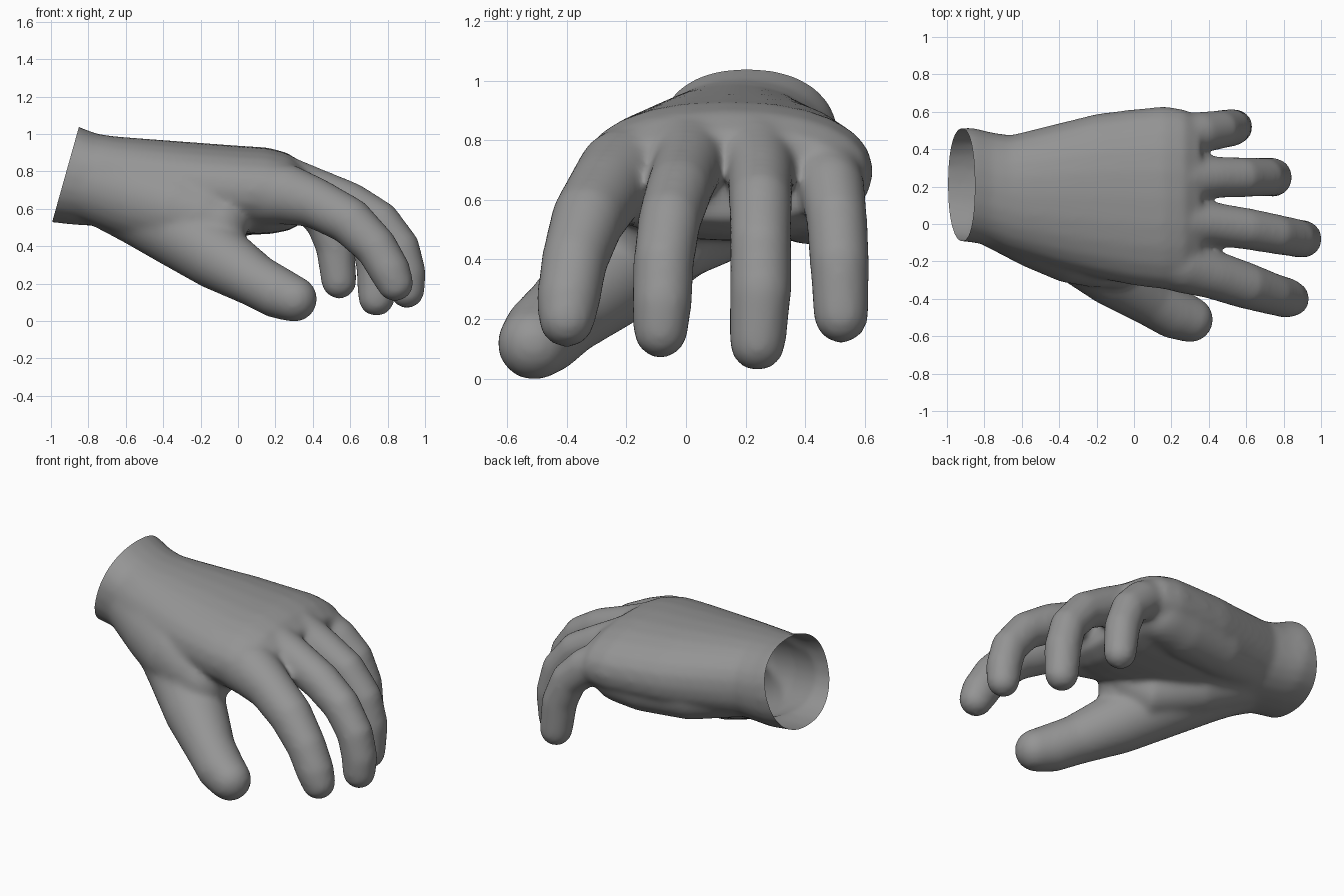
import bpy, bmesh, math
from mathutils import Vector

if "Cube" in bpy.data.objects:
    bpy.data.objects.remove(bpy.data.objects["Cube"], do_unlink=True)

SIDES = 24
bm = bmesh.new()


def skin(rings):
    """Join equal rings into a closed tube."""
    loops = [[bm.verts.new(p) for p in ring] for ring in rings]
    for a, b in zip(loops, loops[1:]):
        for i in range(SIDES):
            j = (i + 1) % SIDES
            bm.faces.new((a[i], a[j], b[j], b[i]))
    bm.faces.new(loops[0][::-1])
    bm.faces.new(loops[-1])


def digit(path, width=0.97):
    """Tapered tube along (x, y, z, radius) points with a rounded tip."""
    pts = [Vector(p[:3]) for p in path]
    radii = [p[3] for p in path]
    tip, r = pts[-1], radii[-1]
    heading = (tip - pts[-2]).normalized()
    for a in (0.35, 0.7, 1.05, 1.4):
        pts.append(tip + heading * r * math.sin(a))
        radii.append(r * math.cos(a))
    rings = []
    for i, p in enumerate(pts):
        along = (pts[min(i + 1, len(pts) - 1)] - pts[max(i - 1, 0)]).normalized()
        u = along.cross(Vector((0, 1, 0))).normalized()
        v = along.cross(u) * width
        angles = [math.tau * k / SIDES for k in range(SIDES)]
        rings.append([p + (u * math.cos(t) + v * math.sin(t)) * radii[i] for t in angles])
    skin(rings)


def palm(sections):
    """Rounded sections given as x, y range, z range."""
    rings = []
    for x, y0, y1, z0, z1 in sections:
        ring = []
        for k in range(SIDES):
            t = math.tau * k / SIDES
            c, s = math.cos(t), math.sin(t)
            c, s = (math.copysign(abs(w) ** 0.9, w) for w in (c, s))
            ring.append((x, (y0 + y1) / 2 + c * (y1 - y0) / 2,
                         (z0 + z1) / 2 + s * (z1 - z0) / 2))
        rings.append(ring)
    skin(rings)


# Wrist and palm
palm([(-1.2, -.08, .5, .55, 1.1), (-1, -.085, .51, .535, 1.09),
      (-.86, -.1, .515, .52, 1.05), (-.76, -.12, .49, .515, 1.01), (-.66, -.16, .475, .51, .995),
      (-.4, -.24, .54, .48, .975), (-.2, -.29, .59, .47, .96), (0, -.33, .615, .47, .945),
      (.16, -.35, .63, .47, .935), (.27, -.34, .615, .49, .905), (.36, -.27, .56, .54, .835)])
# Index, middle, ring and little fingers
digit([(.1, -.15, .7, .18), (.28, -.22, .68, .16), (.42, -.27, .635, .135),
       (.6, -.33, .54, .128), (.74, -.375, .4, .115), (.815, -.395, .27, .111), (.84, -.4, .21, .1)])
digit([(.1, .02, .74, .18), (.28, .01, .745, .14), (.42, 0, .705, .118), (.6, -.025, .635, .115),
       (.76, -.055, .54, .11), (.868, -.075, .4, .106), (.903, -.08, .26, .104), (.903, -.085, .17, .096)])
digit([(.1, .22, .74, .18), (.28, .24, .745, .14), (.42, .25, .69, .115), (.58, .25, .605, .11),
       (.7, .25, .46, .107), (.74, .25, .3, .108), (.74, .24, .13, .099)])
digit([(.1, .42, .7, .17), (.25, .46, .7, .135), (.36, .49, .645, .115), (.46, .505, .55, .107),
       (.52, .515, .4, .104), (.54, .52, .22, .096)])
# Thumb
digit([(-.75, .15, .74, .21), (-.5, .02, .6, .205), (-.3, -.115, .48, .2), (-.1, -.27, .345, .18),
       (.1, -.41, .22, .143), (.22, -.48, .155, .139), (.3, -.51, .125, .125)], width=1)
# Fleshy pads: web of the thumb, ball of the thumb, outer edge of the palm
digit([(-.8, .13, .76, .22), (-.5, -.01, .66, .235), (-.3, -.1, .6, .23),
       (-.15, -.17, .55, .185), (-.1, -.19, .53, .16)], width=1)
digit([(-.75, .2, .69, .16), (-.4, .08, .55, .17), (-.15, -.06, .47, .15), (-.04, -.11, .53, .1)])
digit([(-.65, .28, .68, .14), (-.3, .38, .625, .16), (0, .42, .62, .165), (.15, .44, .64, .16)])

bmesh.ops.recalc_face_normals(bm, faces=bm.faces)
mesh = bpy.data.meshes.new("hand")
bm.to_mesh(mesh)
bm.free()
hand = bpy.data.objects.new("hand", mesh)
bpy.context.collection.objects.link(hand)

# Fuse the parts into one soft skin
fuse = hand.modifiers.new("fuse", 'REMESH')
fuse.mode = 'VOXEL'
fuse.voxel_size = 0.016
soften = hand.modifiers.new("soften", 'SMOOTH')
soften.factor = 0.5
soften.iterations = 18
fused = bpy.data.meshes.new_from_object(hand.evaluated_get(bpy.context.evaluated_depsgraph_get()))
hand.modifiers.clear()
hand.data = fused

# Cut the wrist open on a leaning plane and stand the hand on the ground
bm = bmesh.new()
bm.from_mesh(fused)
bmesh.ops.bisect_plane(bm, geom=bm.verts[:] + bm.edges[:] + bm.faces[:],
                       plane_co=(-.925, 0, .78), plane_no=(-.96, 0, .27), clear_outer=True)
bmesh.ops.translate(bm, verts=bm.verts, vec=(0, 0, -min(v.co.z for v in bm.verts)))
for f in bm.faces:
    f.smooth = True
bm.to_mesh(fused)
bm.free()

# Grey skin
grey = bpy.data.materials.new("grey skin")
grey.use_nodes = True
colour = (0.3, 0.3, 0.3, 1)
grey.diffuse_color = colour
grey.node_tree.nodes["Principled BSDF"].inputs["Base Color"].default_value = colour
fused.materials.clear()
fused.materials.append(grey)
